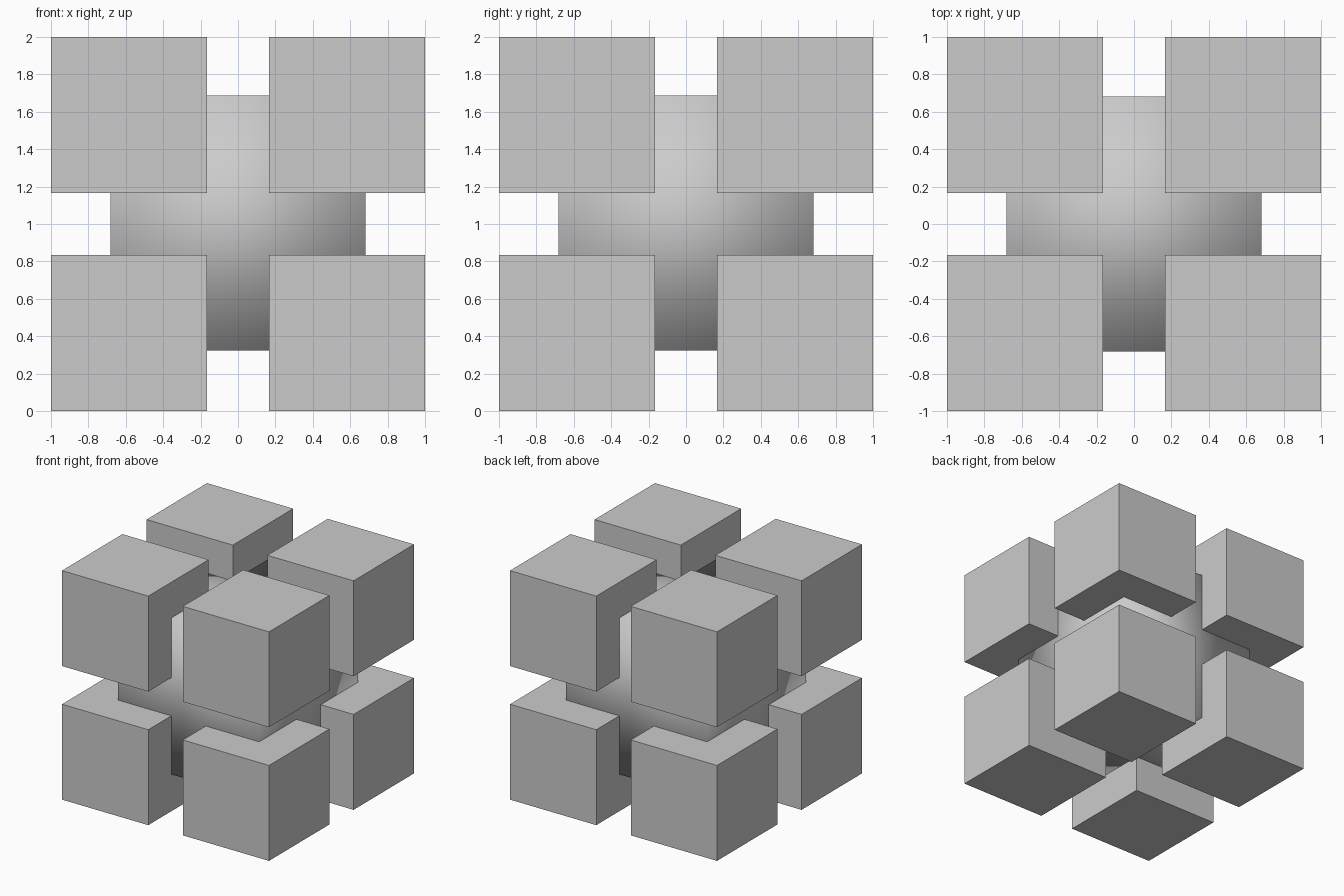
import bpy
from itertools import product

if "Cube" in bpy.data.objects:
    bpy.data.objects.remove(bpy.data.objects["Cube"])


def add_cube(name, size, loc):
    bpy.ops.mesh.primitive_cube_add(size=size, location=loc)
    ob = bpy.context.object
    ob.name = name
    return ob


# Inner core: a plain cube with smoothed normals, giving a soft round shading
core = add_cube("inner_core", 1.365, (0, 0, 1.005))
bpy.ops.object.shade_smooth()

# Eight corner blocks separated by narrow gaps
GAP = 1 / 6
SIZE = 1 - GAP
C = GAP + SIZE / 2
for sx, sy, sz in product((-1, 1), repeat=3):
    name = "corner_block_%s_%s_%s" % (
        "top" if sz > 0 else "bottom",
        "back" if sy > 0 else "front",
        "right" if sx > 0 else "left")
    add_cube(name, SIZE, (sx * C, sy * C, 1 + sz * C))
